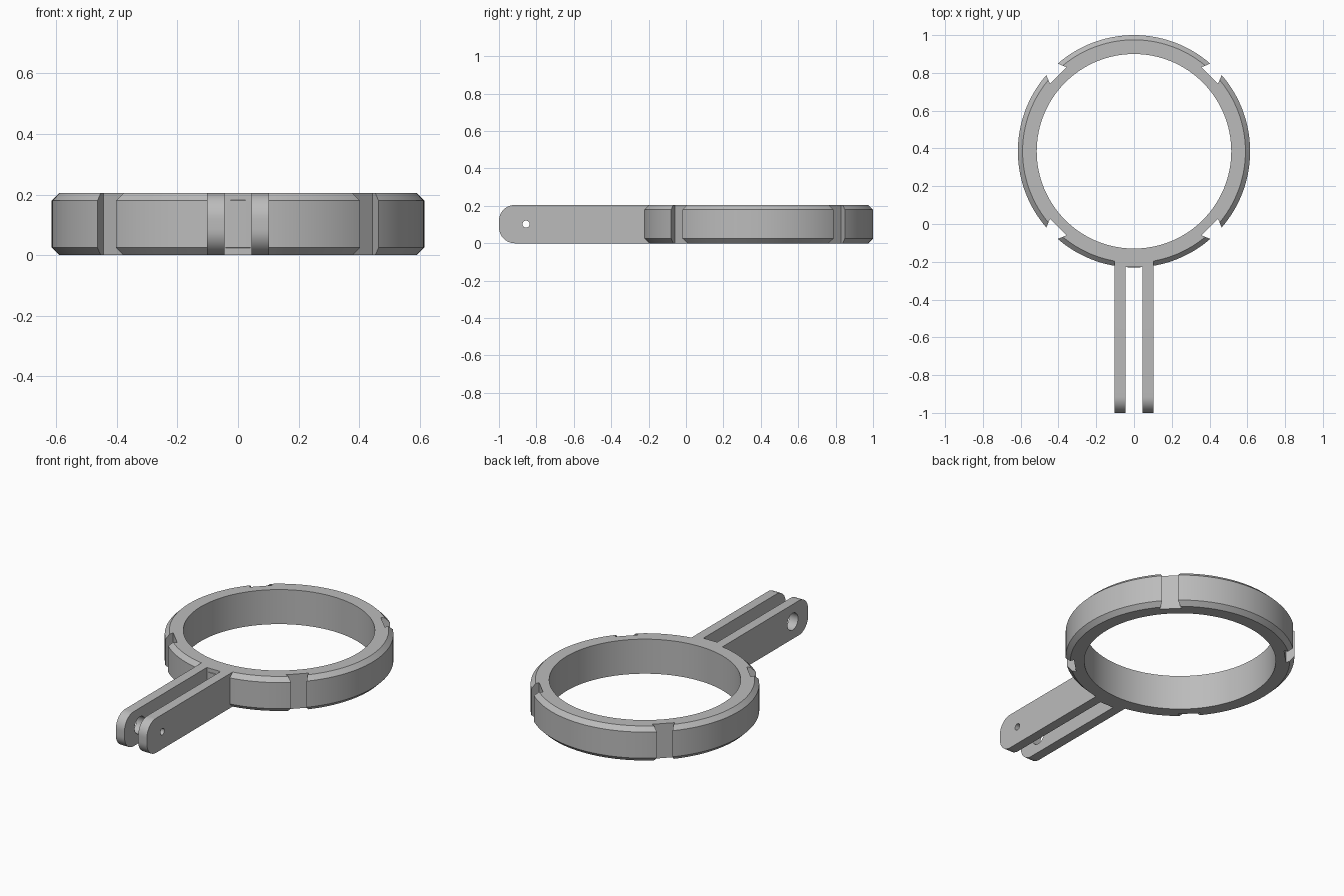
import bpy, bmesh
from math import sin, cos, pi, radians
from mathutils import Matrix, Vector

cube = bpy.data.objects.get("Cube")
if cube:
    bpy.data.objects.remove(cube, do_unlink=True)

H = 0.205                                  # overall height
CENTRE = Vector((0, 0.385, 0))             # ring axis
R_OUT, R_IN, CHAMFER = 0.615, 0.515, 0.025

grey = bpy.data.materials.new("plain grey")
grey.use_nodes = True
colour = (0.5, 0.5, 0.5, 1)
grey.diffuse_color = colour
grey.node_tree.nodes["Principled BSDF"].inputs["Base Color"].default_value = colour


def finish(name, bm):
    bmesh.ops.recalc_face_normals(bm, faces=bm.faces)
    mesh = bpy.data.meshes.new(name)
    bm.to_mesh(mesh)
    bm.free()
    mesh.materials.append(grey)
    obj = bpy.data.objects.new(name, mesh)
    bpy.context.collection.objects.link(obj)
    return obj


def prism(name, points, depth):
    """Extrude a closed outline of 3D points along a vector."""
    bm = bmesh.new()
    face = bm.faces.new([bm.verts.new(p) for p in points])
    new = bmesh.ops.extrude_face_region(bm, geom=[face])["geom"]
    verts = [v for v in new if isinstance(v, bmesh.types.BMVert)]
    bmesh.ops.translate(bm, verts=verts, vec=depth)
    return finish(name, bm)


def combine(target, tool, operation):
    """Apply a boolean and remove the tool object."""
    tool.hide_render = True
    mod = target.modifiers.new(operation, 'BOOLEAN')
    mod.operation, mod.solver, mod.object = operation, 'EXACT', tool
    bpy.context.view_layer.objects.active = target
    bpy.ops.object.modifier_apply(modifier=mod.name)
    bpy.data.objects.remove(tool, do_unlink=True)


# Ring: chamfered section turned around its axis
section = [(R_IN, 0), (R_OUT - CHAMFER, 0), (R_OUT, CHAMFER),
           (R_OUT, H - CHAMFER), (R_OUT - CHAMFER, H), (R_IN, H)]
steps = 128
bm = bmesh.new()
loops = [[bm.verts.new(CENTRE + Vector((r * cos(a), r * sin(a), z))) for r, z in section]
         for a in (2 * pi * i / steps for i in range(steps))]
for i, loop in enumerate(loops):
    after = loops[(i + 1) % steps]
    for j in range(len(section)):
        k = (j + 1) % len(section)
        bm.faces.new((loop[j], after[j], after[k], loop[k]))
ring = finish("clamp_ring", bm)

# Four dovetail grooves on the diagonals
dovetail = [(0.567, -0.062), (0.567, 0.062), (0.647, 0.014), (0.647, -0.014)]
dovetail[2:] = [(0.635, 0.034), (0.635, -0.034)]
for q in range(4):
    turn = Matrix.Rotation(radians(45 + 90 * q), 3, 'Z')
    outline = [CENTRE + turn @ Vector((r, t, -0.1)) for r, t in dovetail]
    combine(ring, prism("groove_cutter", outline, (0, 0, 0.5)), 'DIFFERENCE')

# Forked handle: bar with rounded free end
BACK, END, ROUND, HALF = -0.16, -1.0, 0.085, 0.102
side = [(-HALF, BACK, H), (-HALF, BACK, 0)]
for cz, start in ((ROUND, 270), (H - ROUND, 180)):
    for i in range(13):
        a = radians(start - 90 * i / 12)
        side.append((-HALF, END + ROUND + ROUND * cos(a), cz + ROUND * sin(a)))
handle = prism("forked_handle", side, (2 * HALF, 0, 0))

# Gap between the prongs
gap = [(x, y, -0.1) for x, y in ((-0.045, -1.2), (0.045, -1.2), (0.045, -0.228), (-0.045, -0.228))]
combine(handle, prism("gap_cutter", gap, (0, 0, 0.5)), 'DIFFERENCE')

# Pin holes: narrow in the left prong, wide in the right prong
for x, r in ((0, 0.019), (-0.2, 0.05)):
    circle = [(x, -0.855 + r * cos(a), H / 2 + r * sin(a))
              for a in (2 * pi * i / 32 for i in range(32))]
    combine(handle, prism("hole_cutter", circle, (0.2, 0, 0)), 'DIFFERENCE')

# Join handle to ring and smooth the curved faces
combine(ring, handle, 'UNION')
ring.name = "ring_with_forked_handle"
ring.data.materials.clear()
ring.data.materials.append(grey)
bpy.ops.object.select_all(action='DESELECT')
ring.select_set(True)
bpy.context.view_layer.objects.active = ring
bpy.ops.object.shade_smooth_by_angle(angle=radians(25))
